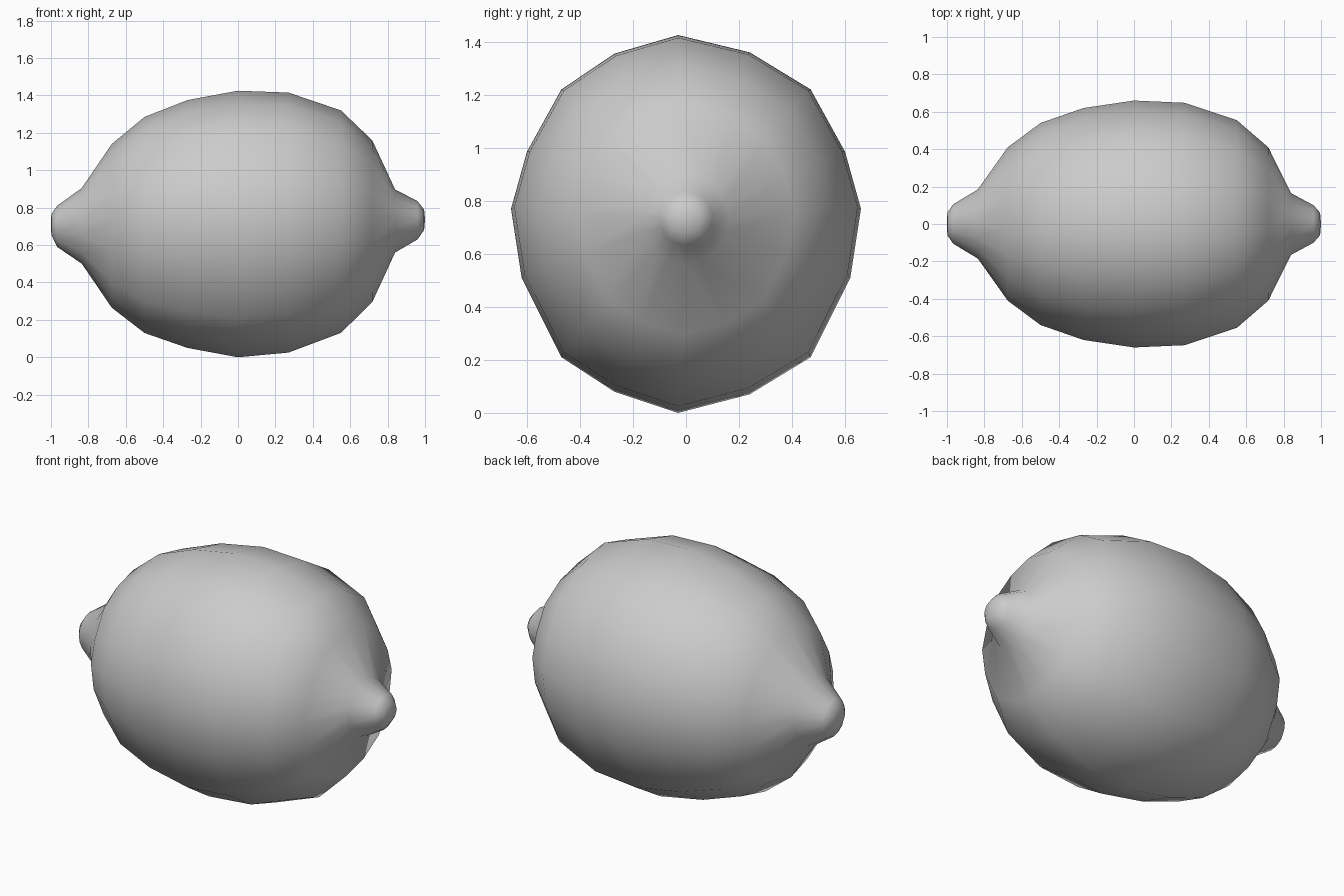
import bpy, bmesh

# Slightly irregular 16-sided cross-section (y, z), as seen from the right
section = [(-0.03, 1.425), (0.24, 1.36), (0.47, 1.22), (0.60, 0.985),
           (0.66, 0.77), (0.62, 0.51), (0.47, 0.21), (0.24, 0.07),
           (-0.03, 0.0), (-0.27, 0.08), (-0.47, 0.21), (-0.62, 0.51),
           (-0.66, 0.77), (-0.60, 0.985), (-0.47, 1.22), (-0.27, 1.355)]
unit = [(y / 0.66, (z - 0.7125) / 0.7125) for y, z in section]

# Rings along the length: x, half width in y, top z, bottom z
rings = [(-0.998, 0.06, 0.765, 0.655), (-0.967, 0.105, 0.81, 0.59),
         (-0.835, 0.185, 0.905, 0.50), (-0.675, 0.41, 1.14, 0.265),
         (-0.50, 0.54, 1.285, 0.13), (-0.27, 0.62, 1.375, 0.05),
         (0.0, 0.66, 1.425, 0.0), (0.27, 0.648, 1.415, 0.025),
         (0.55, 0.555, 1.32, 0.13), (0.718, 0.41, 1.16, 0.295),
         (0.84, 0.165, 0.897, 0.56), (0.96, 0.10, 0.835, 0.63),
         (0.995, 0.06, 0.79, 0.68)]

# Lemon body with both nipple ends, lofted in one skin
bm = bmesh.new()
loops = []
for x, w, top, bottom in rings:
    c, h = (top + bottom) / 2, (top - bottom) / 2
    loops.append([bm.verts.new((x, w * u, c + h * v)) for u, v in unit])
n = len(unit)
for a, b in zip(loops, loops[1:]):
    for i in range(n):
        j = (i + 1) % n
        bm.faces.new((a[i], a[j], b[j], b[i]))

# Rounded end caps
for loop, x, z in ((loops[0], -1.0, 0.71), (loops[-1], 1.0, 0.735)):
    tip = bm.verts.new((x, 0, z))
    for i in range(n):
        bm.faces.new((loop[i], loop[(i + 1) % n], tip))
bmesh.ops.recalc_face_normals(bm, faces=bm.faces)
for f in bm.faces:
    f.smooth = True

mesh = bpy.data.meshes.new("lemon")
bm.to_mesh(mesh)
bm.free()
lemon = bpy.data.objects.new("lemon", mesh)
bpy.context.collection.objects.link(lemon)
